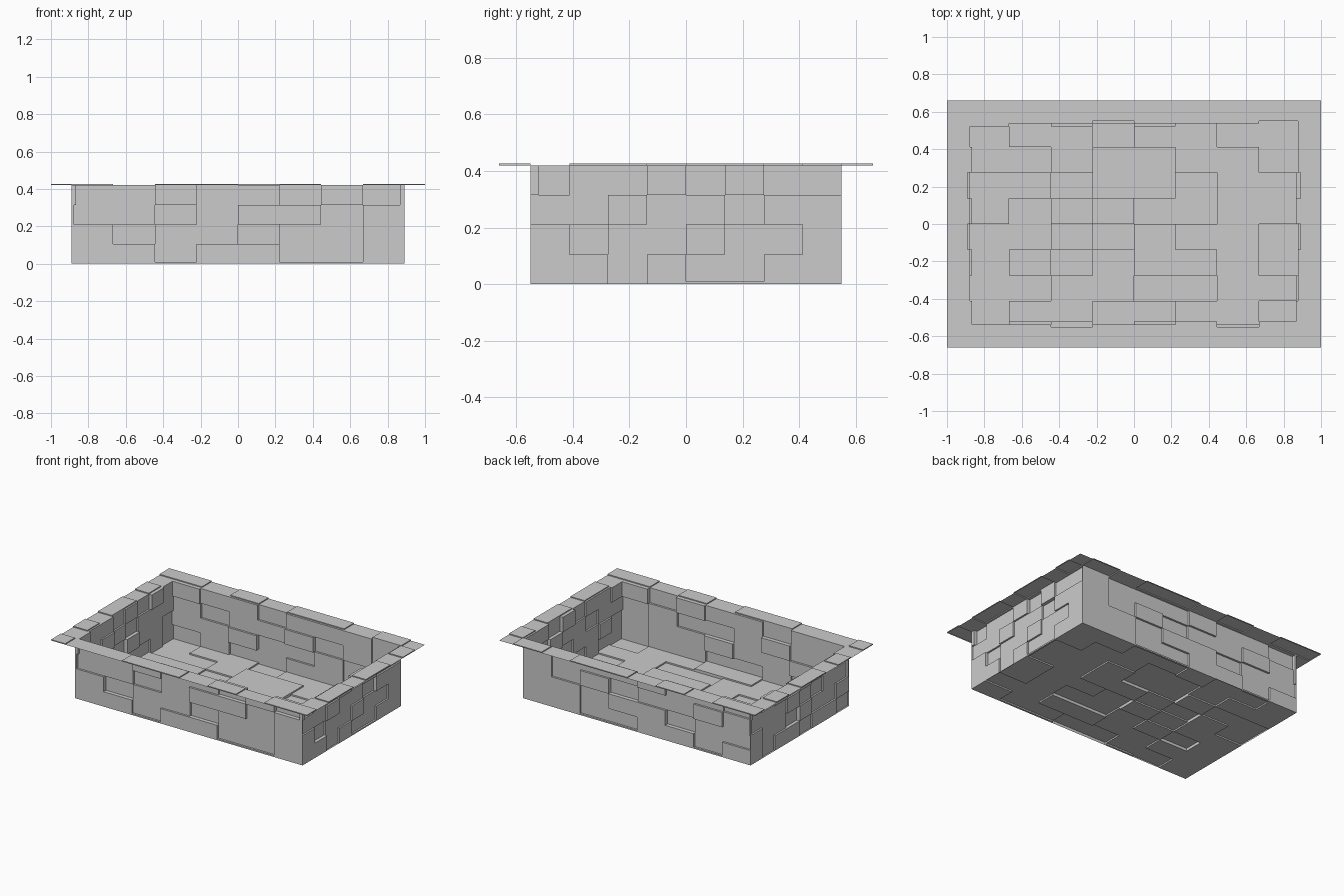
import bpy, bmesh
from mathutils import Vector

if "Cube" in bpy.data.objects:
    bpy.data.objects.remove(bpy.data.objects["Cube"])

W, D, H = 0.89, 0.55, 0.42          # body half width, half depth, height


def grid(a, b, n):
    return [a + (b - a) * i / n for i in range(n + 1)]


def panel_sheet(name, us, vs, rows, step, place):
    """Stepped sheet: one tile per digit (its inset level), joined by riser faces.
    Rows are listed from the highest v to the lowest; '.' leaves a hole."""
    rows = rows.split()[::-1]
    nu, nv = len(us) - 1, len(vs) - 1
    bm = bmesh.new()

    def level(i, j):
        if 0 <= i < nu and 0 <= j < nv and rows[j][i] != '.':
            return int(rows[j][i]) * step
        return None

    def quad(*pts):
        bm.faces.new([bm.verts.new(Vector(place(*p))) for p in pts])

    def riser(a, b, p, q):
        if a is None and b is None:
            return
        a, b = a or 0, b or 0
        if abs(a - b) > 1e-6:
            quad((*p, a), (*q, a), (*q, b), (*p, b))

    for j in range(nv + 1):
        for i in range(nu + 1):
            h = level(i, j)
            if h is not None:
                quad((us[i], vs[j], h), (us[i + 1], vs[j], h),
                     (us[i + 1], vs[j + 1], h), (us[i], vs[j + 1], h))
            if j < nv:
                riser(level(i - 1, j), h, (us[i], vs[j]), (us[i], vs[j + 1]))
            if i < nu:
                riser(level(i, j - 1), h, (us[i], vs[j]), (us[i + 1], vs[j]))
    bmesh.ops.remove_doubles(bm, verts=bm.verts[:], dist=1e-5)
    bmesh.ops.recalc_face_normals(bm, faces=bm.faces[:])
    me = bpy.data.meshes.new(name)
    bm.to_mesh(me)
    bm.free()
    ob = bpy.data.objects.new(name, me)
    bpy.context.collection.objects.link(ob)
    return ob


xs, ys, zs = grid(-W, W, 8), grid(-D, D, 8), grid(0, H, 4)

# Long walls, tiles stepped inward
panel_sheet("front_wall", xs, zs,
            "11011202 11210010 02112110 00100110", 0.014,
            lambda u, v, h: (u, -D + h, v))
panel_sheet("back_wall", xs, zs,
            "21101110 10112010 11200100 01001100", 0.014,
            lambda u, v, h: (u, D - h, v))

# Short walls, tiles stepped inward
panel_sheet("right_wall", ys, zs,
            "21102011 11011200 02110110 00101100", 0.012,
            lambda u, v, h: (W - h, u, v))
panel_sheet("left_wall", ys, zs,
            "21101021 11210111 01102110 10010010", 0.012,
            lambda u, v, h: (-W + h, u, v))

# Floor, tiles stepped upward
panel_sheet("floor", xs, ys,
            """01101100
               00122110
               11022011
               10210011
               00102110
               02012210
               00110011
               01122110""", 0.01,
            lambda u, v, h: (u, v, h))

# Flat overhanging rim, tiles stepped upward
panel_sheet("rim", [-1] + xs + [1], [-0.66] + ys + [0.66],
            """1101011010
               0........1
               1........0
               0........1
               1........1
               1........0
               0........1
               1........1
               0........0
               1001101011""", 0.007,
            lambda u, v, h: (u, v, H + h))
